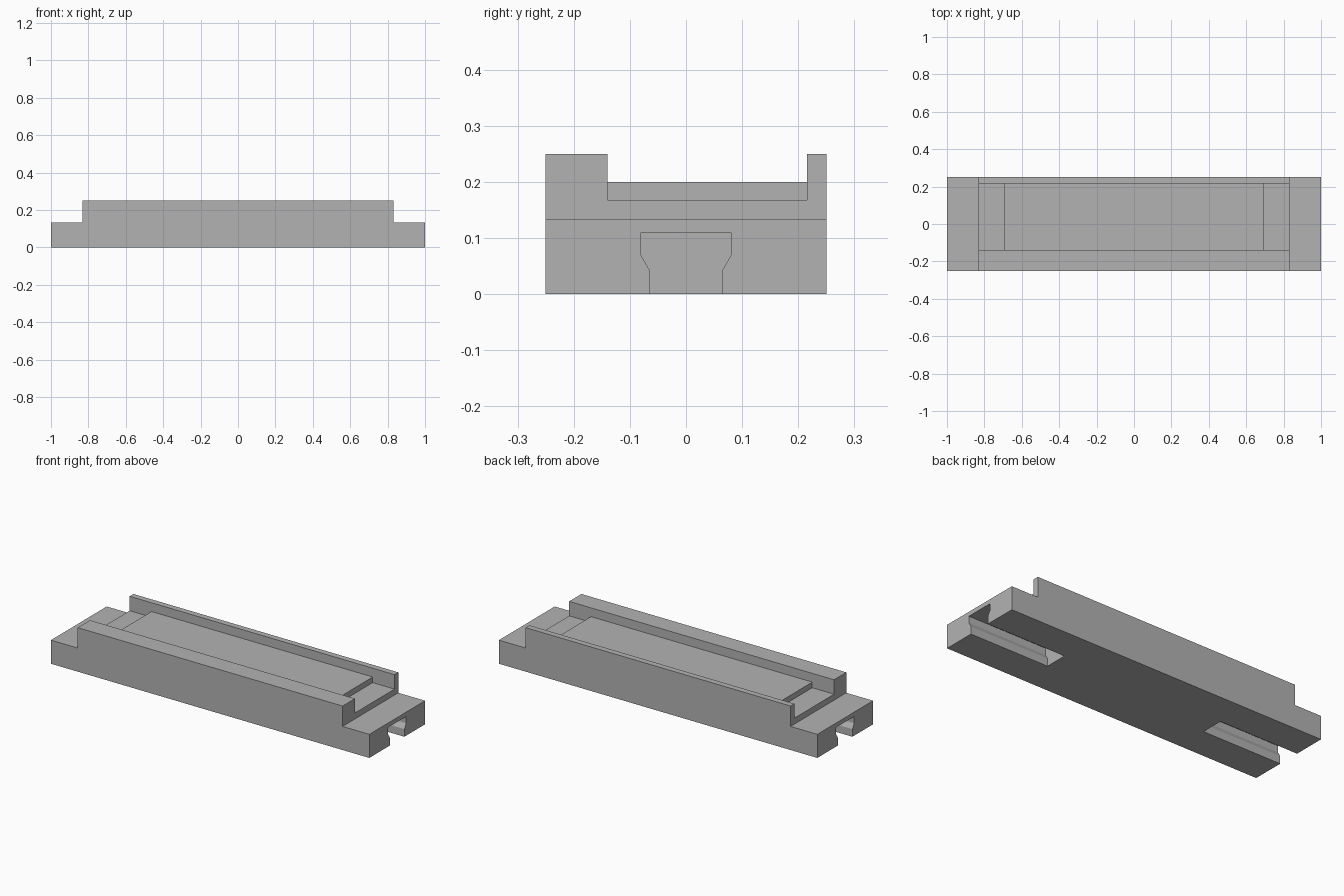
import bpy
import bmesh
from mathutils import Vector

if "Cube" in bpy.data.objects:
    bpy.data.objects.remove(bpy.data.objects["Cube"], do_unlink=True)

grey = bpy.data.materials.new("plain grey")
grey.use_nodes = True
colour = (0.45, 0.45, 0.45, 1)
grey.diffuse_color = colour
grey.node_tree.nodes["Principled BSDF"].inputs["Base Color"].default_value = colour


def extrude(name, profile, axis, start, end):
    """Extrude a profile of (across, z) points along the x or y axis."""
    bm = bmesh.new()
    points = [(start, a, z) if axis == "x" else (a, start, z) for a, z in profile]
    face = bm.faces.new([bm.verts.new(p) for p in points])
    new = bmesh.ops.extrude_face_region(bm, geom=[face])["geom"]
    step = Vector((end - start, 0, 0) if axis == "x" else (0, end - start, 0))
    bmesh.ops.translate(bm, vec=step, verts=[v for v in new if isinstance(v, bmesh.types.BMVert)])
    bmesh.ops.recalc_face_normals(bm, faces=bm.faces)
    mesh = bpy.data.meshes.new(name)
    bm.to_mesh(mesh)
    bm.free()
    mesh.materials.append(grey)
    obj = bpy.data.objects.new(name, mesh)
    bpy.context.collection.objects.link(obj)
    return obj


def mirrored(half):
    """Complete a half profile, listed from bottom to top, across its centre."""
    return half + [(-a, z) for a, z in reversed(half)]


# Long body with a lower step at both ends
body = extrude("body", mirrored([(1, 0), (1, 0.134), (0.832, 0.134), (0.832, 0.25)]),
               "y", -0.25, 0.25)

# Channel between the thick front rail and thin back rail, leaving a raised bed
tray = extrude("tray_cutter", mirrored([(0.695, 0.2), (0.695, 0.168), (1.1, 0.168), (1.1, 0.4)]),
               "y", -0.14, 0.216)

# Undercut slots below both ends
slot = mirrored([(0.065, -0.1), (0.065, 0.043), (0.081, 0.071), (0.081, 0.109)])
cutters = [tray,
           extrude("left_slot_cutter", slot, "x", 0.505, 1.1),
           extrude("right_slot_cutter", slot, "x", -1.1, -0.505)]

for cutter in cutters:
    cutter.hide_render = True
    cut = body.modifiers.new(cutter.name, "BOOLEAN")
    cut.operation = "DIFFERENCE"
    cut.solver = "EXACT"
    cut.object = cutter

# Bake the cuts into the body and drop the cutters
bpy.context.view_layer.update()
baked = bpy.data.meshes.new_from_object(
    body.evaluated_get(bpy.context.evaluated_depsgraph_get()))
body.modifiers.clear()
body.data = baked
for cutter in cutters:
    bpy.data.objects.remove(cutter, do_unlink=True)
